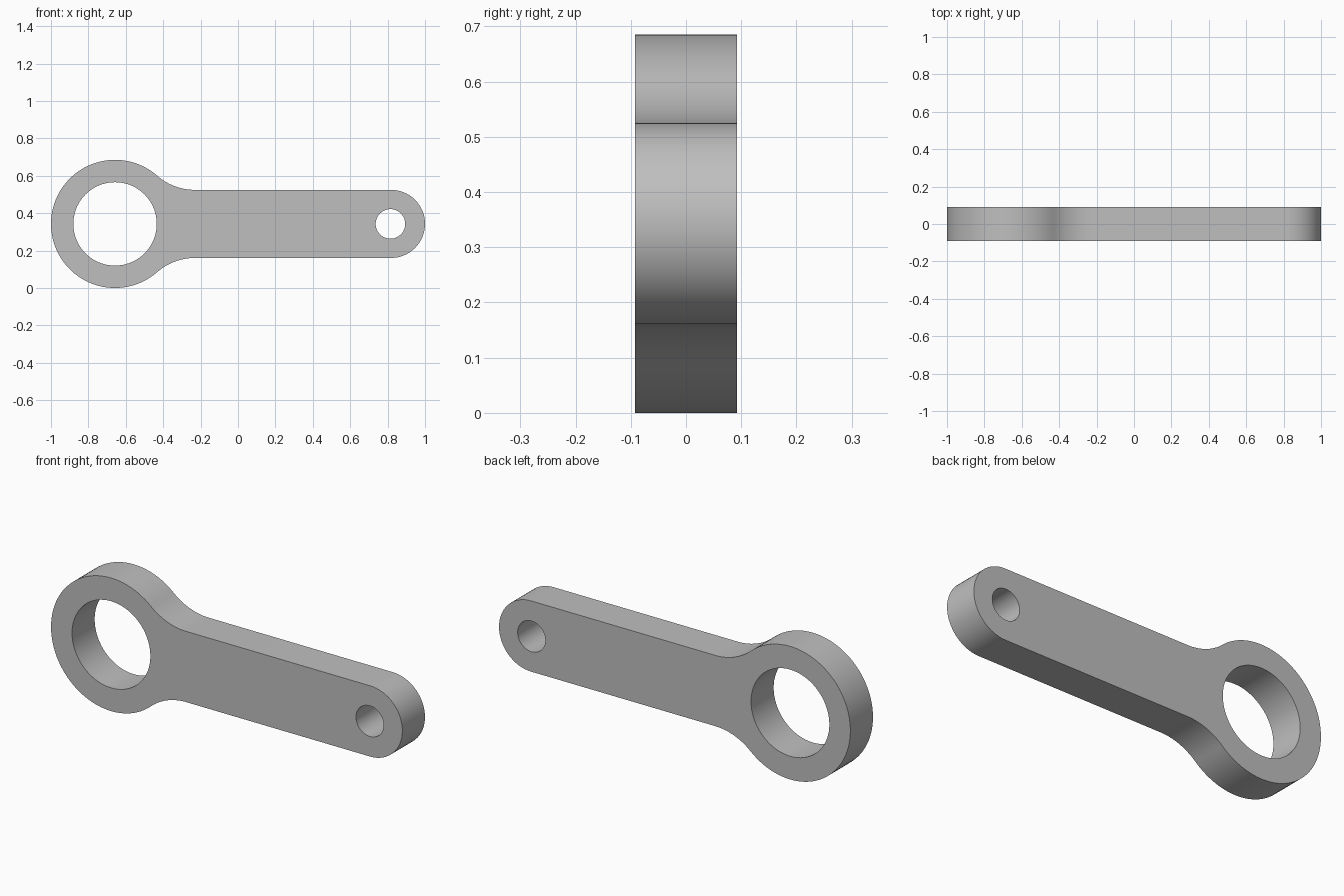
import bpy, bmesh
from math import cos, sin, atan2, pi, sqrt

cube = bpy.data.objects.get("Cube")
if cube:
    bpy.data.objects.remove(cube)

MID_Z = 0.3425          # height of the long axis
HALF_DEPTH = 0.092
RING_X, RING_R, BORE_R = -0.6575, 0.3425, 0.223
END_X, END_R, PIN_R = 0.818, 0.182, 0.079
FILLET_R = 0.305


def arc(cx, cz, r, a0, a1, steps):
    """Points along an arc, both ends included."""
    return [(cx + r * cos(a0 + (a1 - a0) * i / steps),
             cz + r * sin(a0 + (a1 - a0) * i / steps)) for i in range(steps + 1)]


def circle(cx, r, steps):
    return arc(cx, 0, r, 0, 2 * pi, steps)[:-1]


# Upper half outline: small end, concave fillet, big end; then mirrored
fillet_z = END_R + FILLET_R
fillet_dx = sqrt((RING_R + FILLET_R) ** 2 - fillet_z ** 2)
touch = atan2(fillet_z, fillet_dx)
upper = arc(END_X, 0, END_R, 0, pi / 2, 16)
upper += arc(RING_X + fillet_dx, fillet_z, FILLET_R, -pi / 2, touch - pi, 14)
upper += arc(RING_X, 0, RING_R, touch, pi, 36)[1:]
outline = upper + [(x, -z) for x, z in reversed(upper[1:-1])]

# Flat face with both holes, extruded through the depth
bm = bmesh.new()
edges = []
for loop in (outline, circle(RING_X, BORE_R, 72), circle(END_X - 0.003, PIN_R, 48)):
    verts = [bm.verts.new((x, -HALF_DEPTH, z + MID_Z)) for x, z in loop]
    edges += [bm.edges.new((verts[i - 1], verts[i])) for i in range(len(verts))]
bmesh.ops.triangle_fill(bm, edges=edges, use_beauty=True, normal=(0, -1, 0))
back = bmesh.ops.extrude_face_region(bm, geom=bm.faces[:], use_keep_orig=True)["geom"]
bmesh.ops.translate(bm, vec=(0, 2 * HALF_DEPTH, 0),
                    verts=[v for v in back if isinstance(v, bmesh.types.BMVert)])
bmesh.ops.recalc_face_normals(bm, faces=bm.faces[:])
mesh = bpy.data.meshes.new("link_arm")
bm.to_mesh(mesh)
bm.free()

# Plain grey metal
grey = bpy.data.materials.new("light_grey")
grey.use_nodes = True
grey.diffuse_color = (0.52, 0.52, 0.52, 1)
grey.node_tree.nodes["Principled BSDF"].inputs["Base Color"].default_value = grey.diffuse_color
mesh.materials.append(grey)

link_arm = bpy.data.objects.new("link_arm", mesh)
bpy.context.collection.objects.link(link_arm)
bpy.ops.object.select_all(action="DESELECT")
link_arm.select_set(True)
bpy.context.view_layer.objects.active = link_arm
bpy.ops.object.shade_smooth_by_angle(angle=pi / 6)
